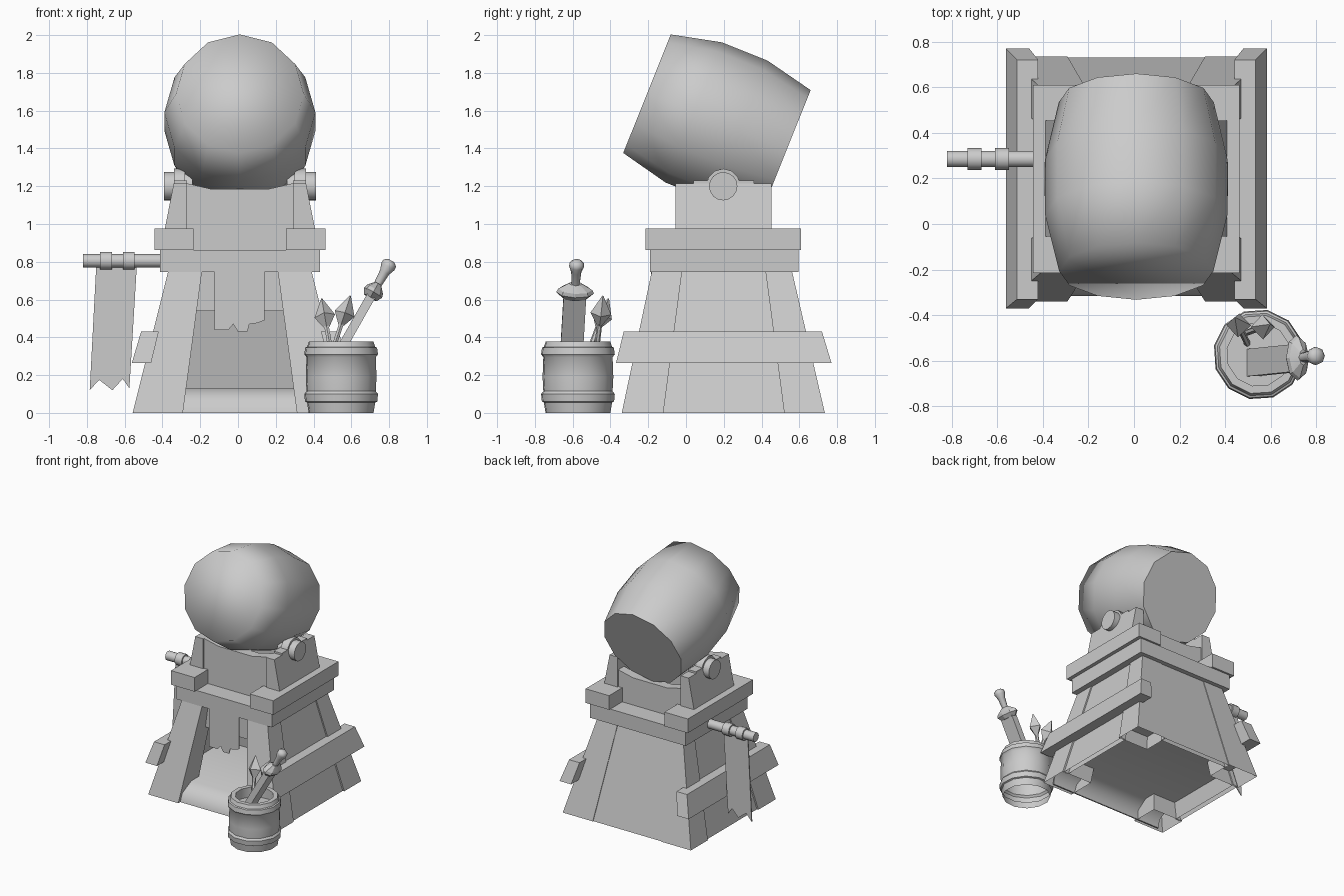
import bpy, bmesh, math
from mathutils import Vector

if "Cube" in bpy.data.objects:
    bpy.data.objects.remove(bpy.data.objects["Cube"])

CX = 0.01  # tower centre line
stone = bpy.data.materials.new("plain grey")
stone.diffuse_color = (0.6, 0.6, 0.6, 1)
stone.use_nodes = True
stone.node_tree.nodes["Principled BSDF"].inputs["Base Color"].default_value = stone.diffuse_color


def finish(name, bm, smooth=None):
    bmesh.ops.recalc_face_normals(bm, faces=bm.faces)
    me = bpy.data.meshes.new(name)
    bm.to_mesh(me)
    bm.free()
    ob = bpy.data.objects.new(name, me)
    bpy.context.collection.objects.link(ob)
    me.materials.append(stone)
    if smooth is not None:
        bpy.ops.object.select_all(action='DESELECT')
        ob.select_set(True)
        bpy.context.view_layer.objects.active = ob
        bpy.ops.object.shade_smooth_by_angle(angle=math.radians(smooth))
    return ob


def loft(name, rings, smooth=None, start_cap=True):
    """Skin a list of equal-length point rings; the first end may stay open."""
    bm = bmesh.new()
    vs = [[bm.verts.new(p) for p in r] for r in rings]
    n = len(vs[0])
    for a, b in zip(vs, vs[1:]):
        for i in range(n):
            bm.faces.new((a[i], a[(i + 1) % n], b[(i + 1) % n], b[i]))
    if start_cap:
        bm.faces.new(vs[0])
    bm.faces.new(vs[-1])
    return finish(name, bm, smooth)


def block(name, low, z0, high, z1, bottom=True):
    """Tapered block from two rectangles (x0, x1, y0, y1)."""
    def ring(r, z):
        return [(r[0], r[2], z), (r[1], r[2], z), (r[1], r[3], z), (r[0], r[3], z)]
    return loft(name, [ring(low, z0), ring(high, z1)], start_cap=bottom)


def pair(name, low, z0, high, z1, bottom=True):
    """Block on the +x side and its mirror, x measured from the centre line."""
    for s, side in ((1, "right"), (-1, "left")):
        def m(r):
            return (CX + s * r[0], CX + s * r[1], r[2], r[3])
        block(f"{side}_{name}", m(low), z0, m(high), z1, bottom)


def turned(name, origin, axis, profile, sides=12, up=(0, 0, 1), smooth=35, squash=1, start_cap=True):
    """Turn (distance, radius) pairs around an axis; first vertex lies toward up."""
    o, a = Vector(origin), Vector(axis).normalized()
    u = Vector(up)
    u = (u - a * u.dot(a)).normalized()
    w = a.cross(u) * squash
    angles = [2 * math.pi * i / sides for i in range(sides)]
    return loft(name, [[o + a * d + r * (math.cos(t) * u + math.sin(t) * w) for t in angles]
                       for d, r in profile], smooth, start_cap)


def slab_y(name, pts, y0, y1):
    return loft(name, [[(x, y, z) for x, z in pts] for y in (y0, y1)])


# Four splayed legs, hollow underneath
pair("front_leg", (0.302, 0.568, -0.34, -0.12), 0, (0.2, 0.378, -0.18, -0.02), 0.755, False)
pair("back_leg", (0.302, 0.568, 0.52, 0.735), 0, (0.2, 0.378, 0.42, 0.56), 0.755, False)

# Wall panels, open at the front except for a recessed upper panel
pair("side_panel", (0.515, 0.555, -0.13, 0.53), 0, (0.328, 0.368, -0.03, 0.43), 0.755, False)
block("back_panel", (-0.3, 0.32, 0.69, 0.729), 0, (-0.2, 0.22, 0.516, 0.555), 0.755, False)
block("front_upper_panel", (-0.24, 0.26, -0.1, -0.07), 0.54, (-0.21, 0.23, -0.1, -0.07), 0.755)

# Thin floor with a rounded-down front sill
sill = [(-0.315, 0), (-0.3, 0.07), (-0.2, 0.13), (0.68, 0.13), (0.68, 0.12), (-0.196, 0.12),
        (-0.292, 0.064), (-0.305, 0)]
loft("floor", [[(x, y, z) for y, z in sill] for x in (CX - 0.5, CX + 0.5)], 65)

# Slanted side beams
pair("side_beam", (0.47, 0.572, -0.37, 0.77), 0.265, (0.43, 0.523, -0.33, 0.72), 0.43)

# Platform: lower slab and two upper boards
lower = (CX - 0.424, CX + 0.424, -0.19, 0.595)
block("platform", lower, 0.745, lower, 0.862)
board = (0.245, 0.453, -0.215, 0.61)
pair("platform_board", board, 0.862, board, 0.975)

# Cradle: sloped cheeks, bearing caps, curved end plates
pair("cheek", (0.28, 0.42, -0.055, 0.453), 0.862, (0.28, 0.35, -0.055, 0.453), 1.215)
step = (0.28, 0.35, 0.04, 0.36)
pair("cheek_step", step, 1.2, step, 1.23)
for s, side in ((1, "right"), (-1, "left")):
    turned(f"{side}_bearing", (CX + s * 0.29, 0.197, 1.203), (s, 0, 0), [(0, 0.09), (0.06, 0.09)])
    turned(f"{side}_trunnion", (CX + s * 0.25, 0.197, 1.2), (s, 0, 0), [(0, 0.075), (0.153, 0.075)], 16)


def end_plate(name, y0, y1, top):
    pts = [(-0.28, 0.86), (0.28, 0.86), (0.28, top + 0.03), (0.15, top), (-0.15, top), (-0.28, top + 0.03)]
    slab_y(name, [(CX + x, z) for x, z in pts], y0, y1)


end_plate("cradle_front_plate", -0.045, 0.03, 1.185)
end_plate("cradle_back_plate", 0.37, 0.443, 1.08)

# Great barrel: twelve sides, tilted, flat rear end, softly shaded front end
barrel = turned("great_barrel", (CX, 0.162, 1.542), (0, 0.928, -0.372),
                [(-0.397, 0.338), (-0.13, 0.4), (0.13, 0.4), (0.4, 0.34)], 12, smooth=180)
rear = max(barrel.data.polygons, key=lambda p: p.normal.y)
rear.use_smooth = False
for key in rear.edge_keys:
    for e in barrel.data.edges:
        if e.key == key:
            e.use_edge_sharp = True

# Torn front banner
slab_y("front_banner", [(-0.125, 0.755), (-0.125, 0.44), (-0.05, 0.44), (-0.025, 0.47), (0, 0.43),
                        (0.05, 0.43), (0.06, 0.47), (0.1, 0.475), (0.14, 0.49), (0.14, 0.755)],
       -0.186, -0.178)

# Side pole with bands and a ragged flag
turned("flag_pole", (-0.82, 0.285, 0.805), (1, 0, 0), [(0, 0.036), (0.5, 0.036)], 12)
for x in (-0.73, -0.61):
    turned("pole_band", (x, 0.285, 0.805), (1, 0, 0), [(0, 0.048), (0.062, 0.048)], 12)
slab_y("flag", [(-0.75, 0.79), (-0.785, 0.12), (-0.735, 0.175), (-0.665, 0.12), (-0.61, 0.18),
                (-0.575, 0.13), (-0.535, 0.79)], 0.281, 0.289)

# Small barrel with raised hoops, open underneath
turned("small_barrel", (0.546, -0.572, 0), (0, 0, 1),
       [(0, 0.175), (0.055, 0.184), (0.06, 0.195), (0.1, 0.199), (0.115, 0.187), (0.19, 0.191),
        (0.295, 0.187), (0.31, 0.199), (0.345, 0.194), (0.35, 0.184), (0.378, 0.174),
        (0.378, 0.14), (0.3, 0.14)], 12, up=(0.2, 1, 0), smooth=40, start_cap=False)

# Sword leaning in the barrel: flat blade, guard, grip with flared pommel
base, lean = Vector((0.495, -0.61, 0.25)), Vector((0.29, 0.03, 0.51)).normalized()
wide = (Vector((0, 1, 0)) - lean * lean.y).normalized()
thick = lean.cross(wide)
loft("sword_blade", [[base + lean * d + wide * 0.06 * i + thick * 0.024 * j
                      for i, j in ((-1, -1), (1, -1), (1, 1), (-1, 1))] for d in (0, 0.45)])
turned("sword_guard", base + lean * 0.415, lean, [(0, 0.07), (0.03, 0.1), (0.05, 0.09), (0.085, 0.035)],
       8, up=(0, 1, 0), smooth=20, squash=0.55)
turned("sword_grip", base + lean * 0.48, lean,
       [(0, 0.02), (0.09, 0.027), (0.125, 0.04), (0.145, 0.038), (0.16, 0.02)], 8, up=(0, 1, 0), smooth=50)

# Two arrows with pointed heads
for foot, tip in (((0.5, -0.53, 0.28), (0.443, -0.41, 0.605)), ((0.485, -0.48, 0.28), (0.595, -0.44, 0.62))):
    f, t = Vector(foot), Vector(tip)
    d = (t - f).normalized()
    n = (t - f).length
    turned("arrow_shaft", f, d, [(0, 0.014), (n - 0.12, 0.014)], 6, up=(0, 1, 0))
    turned("arrow_head", f, d, [(n - 0.165, 0.014), (n - 0.1, 0.055), (n, 0.003)], 4, up=(0, 1, 0), smooth=10)
